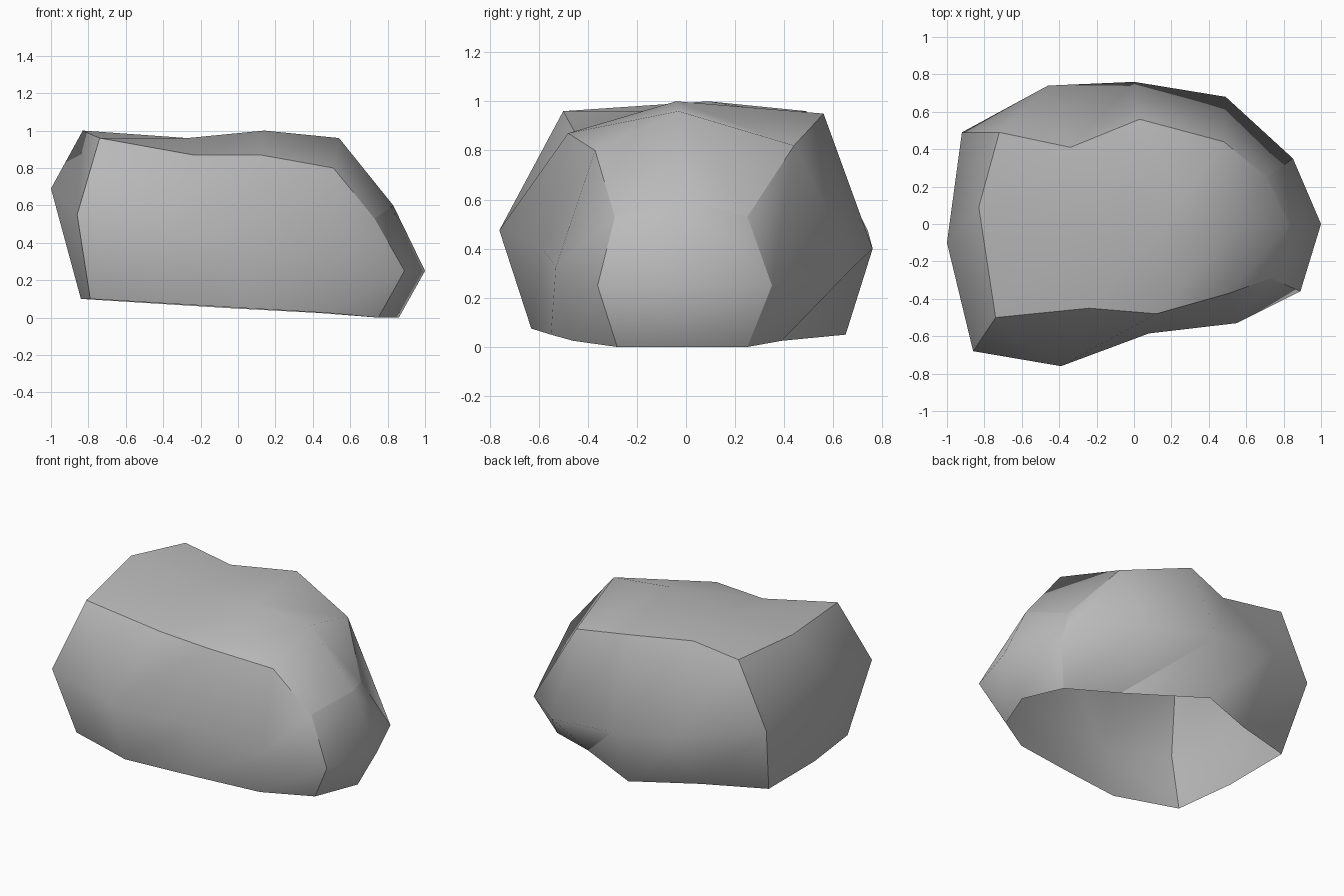
import bpy
import bmesh

cube = bpy.data.objects.get("Cube")
if cube:
    bpy.data.objects.remove(cube, do_unlink=True)


def flat_material(name, colour):
    mat = bpy.data.materials.new(name)
    mat.use_nodes = True
    mat.diffuse_color = colour
    shader = mat.node_tree.nodes["Principled BSDF"]
    shader.inputs["Base Color"].default_value = colour
    shader.inputs["Roughness"].default_value = 0.8
    return mat


def rail(xs, ys, zs):
    """One lengthwise line of the boulder, running from the tall end to the low end."""
    return [bm.verts.new(p) for p in zip(xs, ys, zs)]


def split_quad(a, b):
    """Fold the quad that has a and b at opposite corners."""
    quad = next(f for f in a.link_faces if b in f.verts)
    bmesh.utils.face_split(quad, a, b)


bm = bmesh.new()
steps = range(5)
base_z = [.1 - .025 * i for i in steps]      # evenly sloping lower rim
waist_z = [.55 - .075 * i for i in steps]    # widest line, dropping to the low end

# Seven rails over the boulder, from the front base to the back base
rails = [
    rail([-.79, -.37, .05, .48, .75], [-.53, -.63, -.55, -.46, -.28], base_z),             # front base
    rail([-.86, -.39, .08, .55, .89], [-.68, -.76, -.585, -.53, -.36], waist_z),           # front waist
    rail([-.74, -.24, .12, .51, .73], [-.5, -.45, -.48, -.37, -.29], [.96, .87, .87, .8, .53]),  # front rim
    rail([-.83, -.27, .14, .54, .83], [.09, 0, -.04, -.03, 0], [1, .96, 1, .96, .6]),      # crest
    rail([-.72, -.34, .03, .48, .71], [.49, .41, .56, .44, .25], [.96, .95, .95, .82, .53]),     # back rim
    rail([-.92, -.46, 0, .49, .85], [.49, .74, .76, .68, .35], waist_z[:1] + waist_z[1:]), # back waist
    rail([-.84, -.44, -.04, .43, .75], [.35, .48, .65, .39, .25], base_z),                 # back base
]

# Skin between neighbouring rails, left open underneath
for a, b in zip(rails, rails[1:]):
    for i in steps[:-1]:
        bm.faces.new((a[i], a[i + 1], b[i + 1], b[i]))

# Bulging ends, four faces around a middle point
hard = []
for end, middle, foot in ((0, (-1, -.1, .69), (-.84, -.12, .1)), (-1, (1, 0, .25), (.86, 0, 0))):
    tip = bm.verts.new(middle)
    ring = [r[end] for r in rails] + [bm.verts.new(foot)]
    count = len(ring)
    for k in range(1, count, 2):
        bm.faces.new((ring[k], ring[(k + 1) % count], ring[(k + 2) % count], tip))
    hard += list(zip(ring, ring[1:]))

# Hollow at the back foot and fold on the tall front shoulder
split_quad(rails[5][2], rails[6][3])
split_quad(rails[1][1], rails[2][0])
bmesh.ops.recalc_face_normals(bm, faces=bm.faces[:])

# Soft faces with hard edges along the rims and both ends
for face in bm.faces:
    face.smooth = True
hard += [(r[i], r[i + 1]) for r in (rails[2], rails[4]) for i in steps[:-1]]
hard.append((rails[5][2], rails[6][3]))
for pair in hard:
    edge = bm.edges.get(pair)
    if edge:
        edge.smooth = False

mesh = bpy.data.meshes.new("boulder")
bm.to_mesh(mesh)
bm.free()
mesh.materials.append(flat_material("stone grey", (.5, .5, .5, 1)))
boulder = bpy.data.objects.new("boulder", mesh)
bpy.context.collection.objects.link(boulder)
